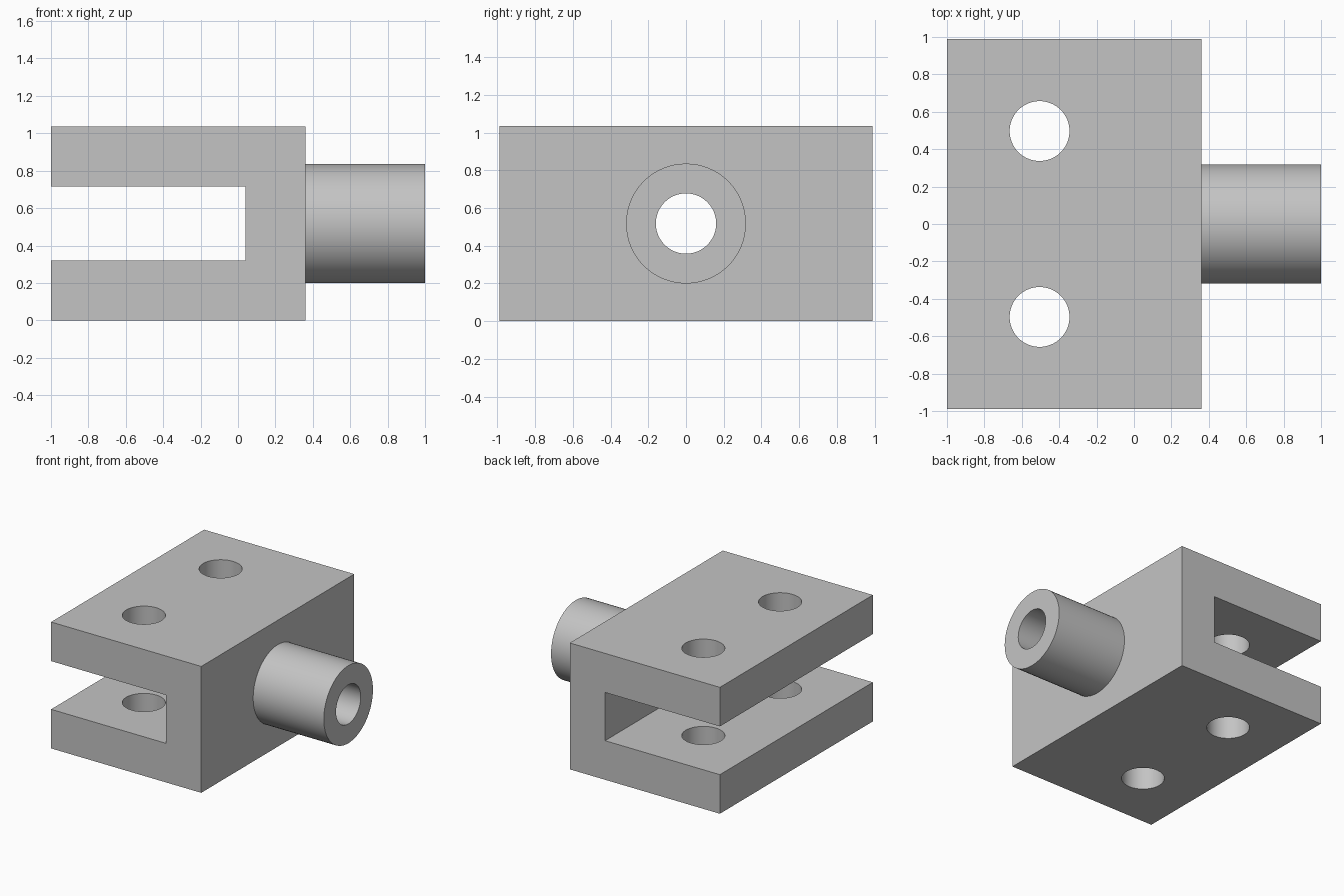
import bpy, math

old = bpy.data.objects.get("Cube")
if old:
    bpy.data.objects.remove(old, do_unlink=True)

HALF_DEPTH = 0.99
HEIGHT = 1.035
MID = HEIGHT / 2
BODY_END = 0.36
HOLE_RADIUS = 0.16

grey = bpy.data.materials.new("plain grey")
grey.use_nodes = True
colour = (0.55, 0.55, 0.55, 1)
grey.diffuse_color = colour
grey.node_tree.nodes["Principled BSDF"].inputs["Base Color"].default_value = colour


def box(name, x, y, z):
    """Box filling the given (low, high) ranges."""
    bpy.ops.mesh.primitive_cube_add(size=1, location=[sum(r) / 2 for r in (x, y, z)])
    ob = bpy.context.object
    ob.name = name
    ob.scale = [r[1] - r[0] for r in (x, y, z)]
    bpy.ops.object.transform_apply(location=True, rotation=True, scale=True)
    ob.data.materials.append(grey)
    return ob


def rod(name, radius, length, centre, along_x=False):
    bpy.ops.mesh.primitive_cylinder_add(
        vertices=64, radius=radius, depth=length, location=centre,
        rotation=(0, math.pi / 2 if along_x else 0, 0))
    ob = bpy.context.object
    ob.name = name
    bpy.ops.object.transform_apply(location=True, rotation=True, scale=True)
    ob.data.materials.append(grey)
    return ob


def combine(target, tool, operation):
    """Apply a boolean to the target and discard the tool."""
    tool.hide_render = True
    mod = target.modifiers.new(operation, 'BOOLEAN')
    mod.operation = operation
    mod.solver = 'EXACT'
    mod.object = tool
    bpy.context.view_layer.objects.active = target
    bpy.ops.object.modifier_apply(modifier=mod.name)
    bpy.data.objects.remove(tool, do_unlink=True)


# Block with a slot open on the left end and both sides
fork = box("fork_bracket", (-1, BODY_END), (-HALF_DEPTH, HALF_DEPTH), (0, HEIGHT))
slot = box("slot_cutter", (-1.2, 0.04), (-1.2, 1.2), (0.32, HEIGHT - 0.32))
combine(fork, slot, 'DIFFERENCE')

# Round boss on the end wall
boss_start = 0.2
boss = rod("boss", 0.318, 1 - boss_start, ((1 + boss_start) / 2, 0, MID), True)
combine(fork, boss, 'UNION')

# Bore through boss and wall into the slot
combine(fork, rod("bore_cutter", HOLE_RADIUS, 1.2, (0.6, 0, MID), True), 'DIFFERENCE')

# Pair of pin holes through both fork plates
for side in (-1, 1):
    pin = rod("pin_cutter", HOLE_RADIUS, 2, (-0.505, side * 0.497, MID))
    combine(fork, pin, 'DIFFERENCE')

# Smooth round walls, sharp edges elsewhere
bpy.ops.object.select_all(action='DESELECT')
fork.select_set(True)
bpy.context.view_layer.objects.active = fork
bpy.ops.object.shade_smooth_by_angle(angle=math.radians(30))
